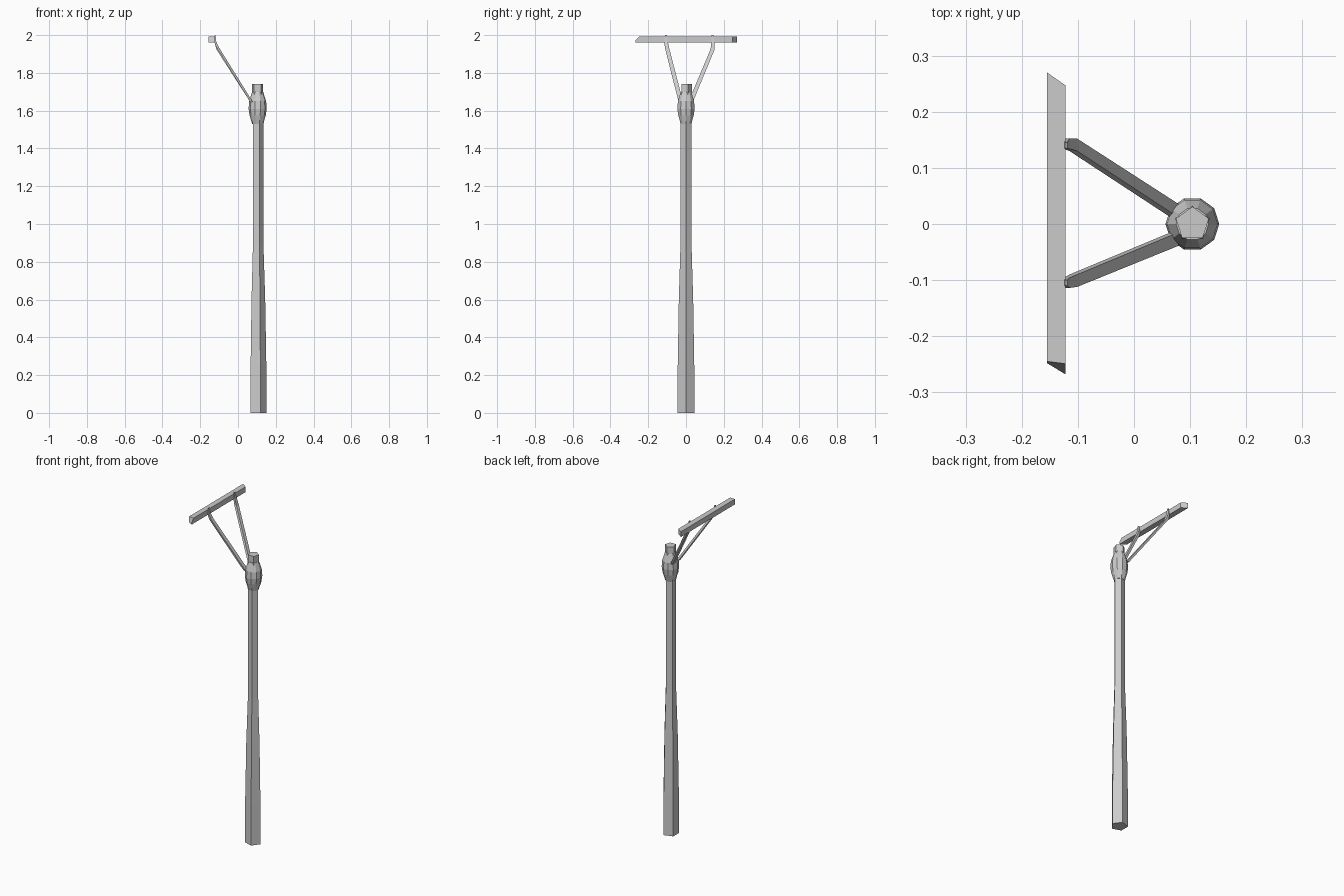
import bpy, bmesh
from math import sin, cos, pi, radians

if "Cube" in bpy.data.objects:
    bpy.data.objects.remove(bpy.data.objects["Cube"])

CX = 0.104  # post axis


def loft(name, rings):
    """Skin a list of equal-sized vertex rings and cap both ends."""
    bm = bmesh.new()
    loops = [[bm.verts.new(p) for p in ring] for ring in rings]
    n = len(loops[0])
    for a, b in zip(loops, loops[1:]):
        for i in range(n):
            j = (i + 1) % n
            bm.faces.new((a[i], a[j], b[j], b[i]))
    bm.faces.new(loops[0][::-1])
    bm.faces.new(loops[-1])
    bmesh.ops.recalc_face_normals(bm, faces=bm.faces)
    mesh = bpy.data.meshes.new(name)
    bm.to_mesh(mesh)
    bm.free()
    obj = bpy.data.objects.new(name, mesh)
    bpy.context.collection.objects.link(obj)
    return obj


def turned(name, sides, turn, profile):
    """Low-poly turned part from (radius, z) pairs around the post axis."""
    t = radians(turn)
    return loft(name, [[(CX + r * cos(t + 2 * pi * i / sides),
                         r * sin(t + 2 * pi * i / sides), z)
                        for i in range(sides)] for r, z in profile])


# Five-sided tapering post
turned("post", 5, 0, [(0.047, 0), (0.046, 0.25), (0.040, 0.60),
                      (0.031, 0.88), (0.031, 1.53), (0.042, 1.58)])

# Bulging collar and the stub above it
turned("collar", 10, 0, [(0.029, 1.53), (0.043, 1.575), (0.048, 1.61),
                         (0.045, 1.65), (0.029, 1.70)])
turned("post_top", 5, 90, [(0.036, 1.64), (0.031, 1.70), (0.031, 1.74)])


# Flat bent braces, from (x, y, z, half thickness, half width) stations
def brace(name, stations):
    loft(name, [[(x - t, y - w, z), (x + t, y - w, z),
                 (x + t, y + w, z), (x - t, y + w, z)]
                for x, y, z, t, w in stations])


brace("front_brace", [(0.072, -0.027, 1.645, 0.007, 0.012),
                      (-0.108, -0.101, 1.935, 0.007, 0.011),
                      (-0.120, -0.105, 1.965, 0.005, 0.009),
                      (-0.121, -0.105, 2.0, 0.002, 0.005)])
brace("back_brace", [(0.072, 0.024, 1.645, 0.007, 0.012),
                     (-0.108, 0.141, 1.925, 0.007, 0.011),
                     (-0.120, 0.143, 1.965, 0.005, 0.009),
                     (-0.121, 0.140, 2.0, 0.002, 0.005)])

# Crossbar with skewed ends
loft("crossbar", [
    [(-0.155, -0.248, 1.96), (-0.122, -0.268, 1.96),
     (-0.122, -0.268, 1.972), (-0.122, -0.249, 1.992), (-0.155, -0.245, 1.992)],
    [(-0.155, 0.270, 1.96), (-0.122, 0.247, 1.96),
     (-0.122, 0.247, 1.972), (-0.122, 0.247, 1.992), (-0.155, 0.270, 1.992)]])
